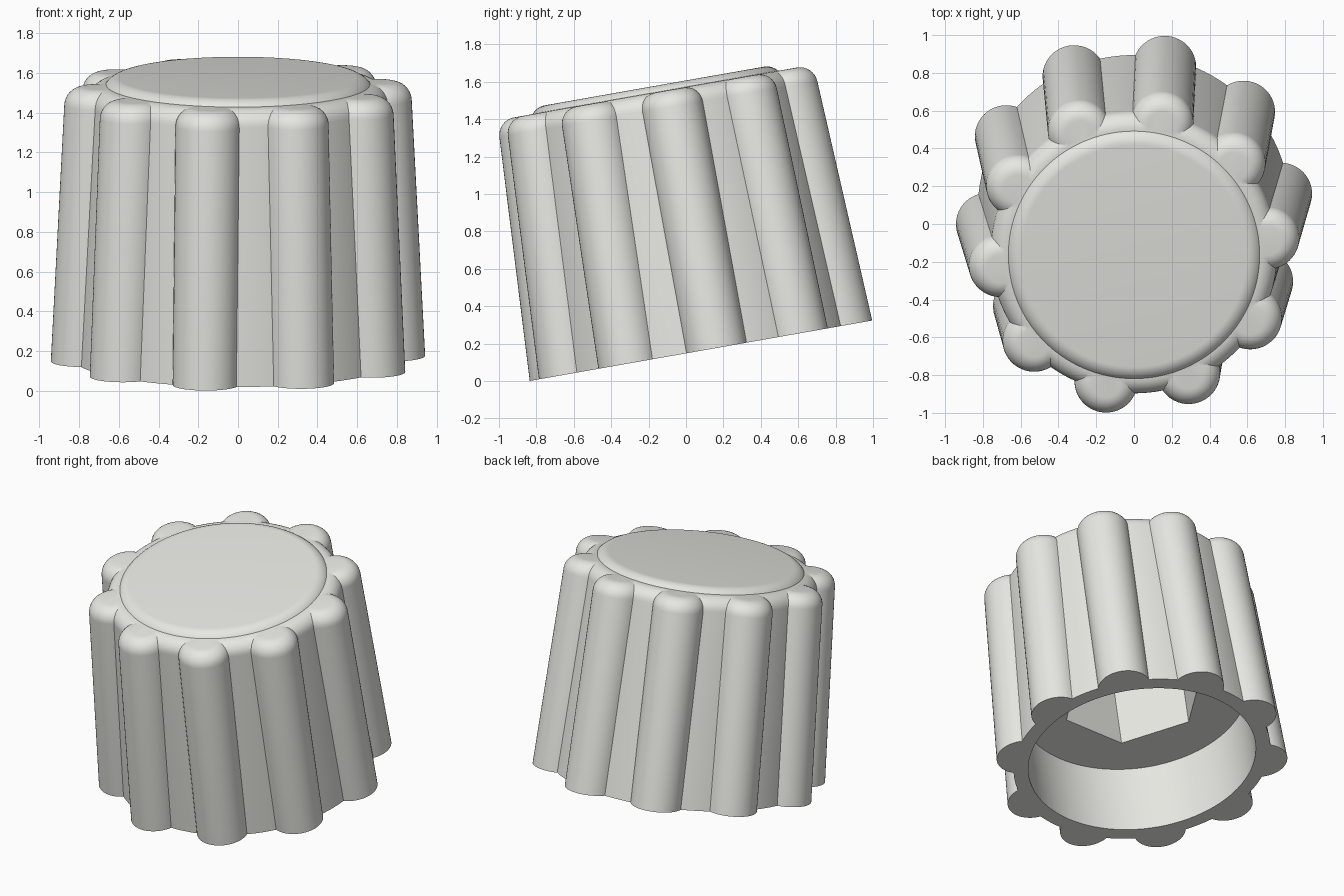
import bpy, bmesh, math
from mathutils import Matrix, Vector

if "Cube" in bpy.data.objects:
    bpy.data.objects.remove(bpy.data.objects["Cube"])

LOBES, LOBE_R, HEIGHT = 10, 0.167, 1.403
BODY_R, LEAN = 0.827, 0.052   # LEAN = inward slope of the sides
FILLET = 0.09


def rounded_profile(radius, height, slope, fillet):
    """Side line rising from the base, then a quarter-round into the flat top."""
    pts = [(radius, 0)]
    cr = radius - slope * (height - fillet) - fillet
    for i in range(9):
        a = math.pi / 2 * i / 8
        pts.append((cr + fillet * math.cos(a), height - fillet + fillet * math.sin(a)))
    return pts


def lathe(bm, profile, segs, turn=0.0):
    """Closed solid of revolution with flat caps; returns its vertices."""
    rings = []
    for r, z in profile:
        rings.append([bm.verts.new((r * math.cos(turn + 2 * math.pi * k / segs),
                                    r * math.sin(turn + 2 * math.pi * k / segs), z))
                      for k in range(segs)])
    for lo, hi in zip(rings, rings[1:]):
        for k in range(segs):
            n = (k + 1) % segs
            bm.faces.new((lo[k], lo[n], hi[n], hi[k]))
    bm.faces.new(rings[0][::-1])
    bm.faces.new(rings[-1])
    return [v for ring in rings for v in ring]


def to_object(name, bm):
    mesh = bpy.data.meshes.new(name)
    bm.normal_update()
    bm.to_mesh(mesh)
    bm.free()
    ob = bpy.data.objects.new(name, mesh)
    bpy.context.collection.objects.link(ob)
    return ob


def combine(target, other, operation):
    mod = target.modifiers.new(operation.lower(), 'BOOLEAN')
    mod.operation, mod.object, mod.solver = operation, other, 'EXACT'
    bpy.context.view_layer.objects.active = target
    bpy.ops.object.modifier_apply(modifier=mod.name)
    bpy.data.objects.remove(other, do_unlink=True)


# Tapered body with rounded top edge
bm = bmesh.new()
lathe(bm, rounded_profile(BODY_R, HEIGHT, LEAN, FILLET), 120)
knob = to_object("fluted_knob", bm)

# Ring of grip lobes, each leaning in towards the axis
bm = bmesh.new()
for i in range(LOBES):
    ang = math.radians(6 + 360 / LOBES * i)
    out = Vector((math.cos(ang), math.sin(ang), 0))
    for v in lathe(bm, rounded_profile(LOBE_R, HEIGHT - 0.001, 0, FILLET), 48, ang):
        v.co += out * (0.78 - LEAN * v.co.z)
combine(knob, to_object("grip_lobes", bm), 'UNION')

# Slightly raised cap disc with a rounded rim
bm = bmesh.new()
rim = [(0.595 + 0.09 * math.cos(a), 1.347 + 0.09 * math.sin(a))
       for a in [math.radians(34 + 7 * i) for i in range(9)]]
lathe(bm, [(rim[0][0], 1.3)] + rim, 120)
combine(knob, to_object("cap_disc", bm), 'UNION')

# Round bore in the underside
bm = bmesh.new()
lathe(bm, [(0.733, -0.2), (0.733, 0.49)], 96, 0.01)
combine(knob, to_object("bore_cutter", bm), 'DIFFERENCE')

# Hexagonal socket above the bore
bm = bmesh.new()
lathe(bm, [(0.46, 0.3), (0.46, 1.2)], 6)
combine(knob, to_object("hex_cutter", bm), 'DIFFERENCE')

# Pale plastic
mat = bpy.data.materials.new("pale_plastic")
mat.diffuse_color = (0.8, 0.8, 0.76, 1)
mat.use_nodes = True
mat.node_tree.nodes["Principled BSDF"].inputs["Base Color"].default_value = mat.diffuse_color
knob.data.materials.clear()
knob.data.materials.append(mat)

# Smooth shading, then tilt the finished knob
bpy.ops.object.select_all(action='DESELECT')
knob.select_set(True)
bpy.context.view_layer.objects.active = knob
bpy.ops.object.shade_smooth_by_angle(angle=math.radians(30))
knob.data.transform(Matrix.Translation((0, 0.08, 0.162)) @ Matrix.Rotation(math.radians(10), 4, 'X'))
